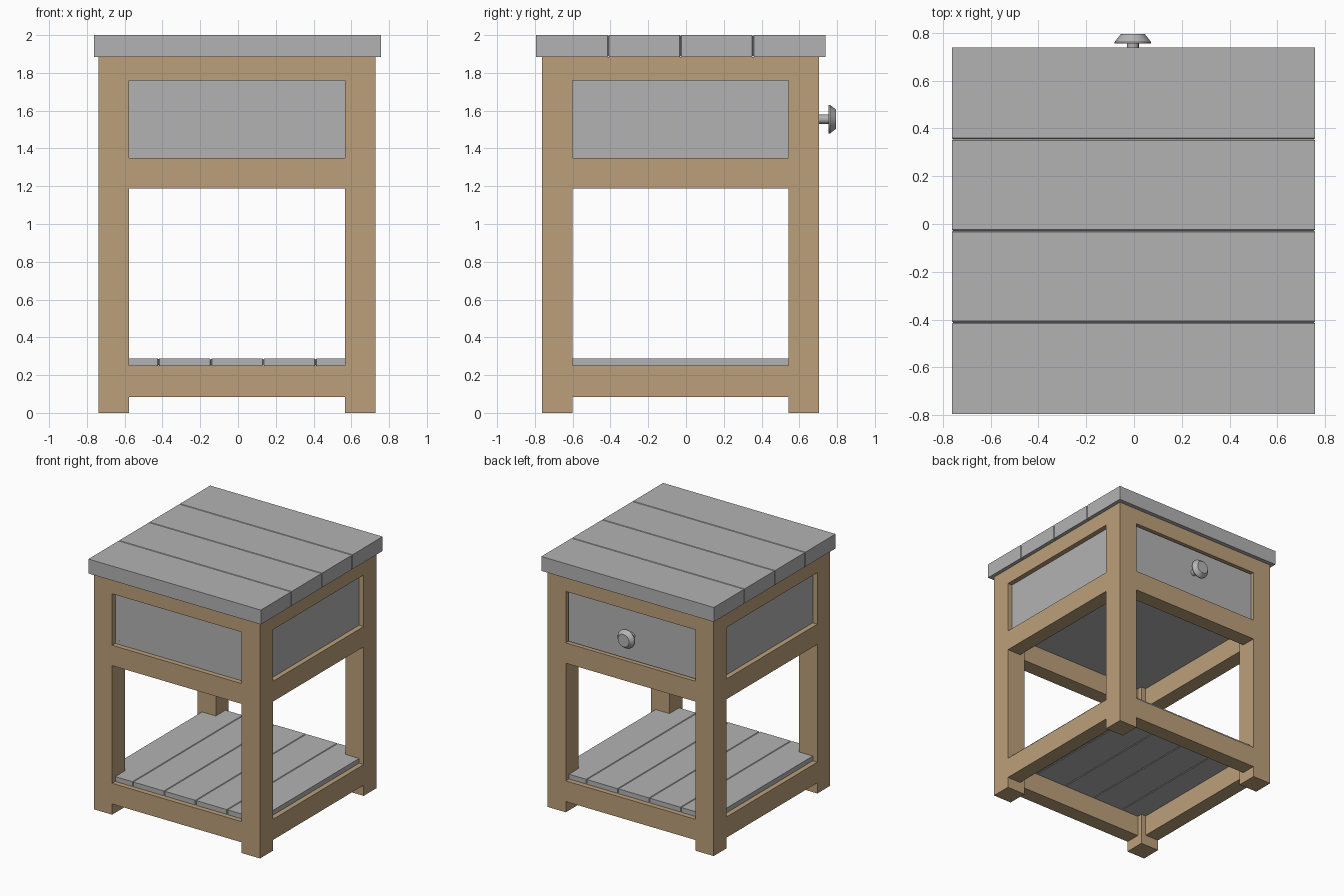
import bpy
import bmesh
from math import radians
from mathutils import Matrix

cube = bpy.data.objects.get("Cube")
if cube:
    bpy.data.objects.remove(cube, do_unlink=True)


def make_material(name, color):
    mat = bpy.data.materials.new(name)
    mat.use_nodes = True
    mat.diffuse_color = color
    mat.node_tree.nodes["Principled BSDF"].inputs["Base Color"].default_value = color
    return mat


WOOD = make_material("tan wood", (0.50, 0.35, 0.195, 1))
GREY = make_material("grey paint", (0.45, 0.45, 0.45, 1))


def finish(name, bm, mat):
    mesh = bpy.data.meshes.new(name)
    bmesh.ops.recalc_face_normals(bm, faces=bm.faces)
    bm.to_mesh(mesh)
    bm.free()
    mesh.materials.append(mat)
    obj = bpy.data.objects.new(name, mesh)
    bpy.context.collection.objects.link(obj)
    return obj


def add_box(bm, lo, hi):
    size = [b - a for a, b in zip(lo, hi)]
    mid = [(a + b) / 2 for a, b in zip(lo, hi)]
    mat = Matrix.Translation(mid) @ Matrix.Diagonal((*size, 1))
    return bmesh.ops.create_cube(bm, size=1, matrix=mat)["verts"]


def box(name, lo, hi, mat):
    bm = bmesh.new()
    add_box(bm, lo, hi)
    return finish(name, bm, mat)


def planks(name, lo, hi, axis, count):
    """Row of boards side by side, chamfered only where they meet."""
    bm = bmesh.new()
    step = (hi[axis] - lo[axis]) / count
    chamfer = []
    for i in range(count):
        a, b = list(lo), list(hi)
        a[axis] = lo[axis] + i * step
        b[axis] = a[axis] + step
        verts = add_box(bm, a, b)
        seams = [s for s, inner in ((a[axis], i > 0), (b[axis], i < count - 1)) if inner]
        for edge in {e for v in verts for e in v.link_edges}:
            if any(all(abs(v.co[axis] - s) < 1e-4 for v in edge.verts) for s in seams):
                chamfer.append(edge)
    bmesh.ops.bevel(bm, geom=chamfer, offset=0.005, segments=1, affect="EDGES")
    return finish(name, bm, GREY)


# Outer faces of the frame
X0, X1, Y0, Y1 = -0.738, 0.728, -0.762, 0.705
POST, RAIL, TOP = 0.162, 0.12, 1.885

# Corner posts
for side, px in (("right", X0), ("left", X1 - POST)):
    for end, py in (("front", Y0), ("back", Y1 - POST)):
        box(f"{end}_{side}_post", (px, py, 0), (px + POST, py + POST, TOP), WOOD)

# Three rings of rails, flush with the outside of the posts
for level, z0, z1 in (("bottom", 0.085, 0.25), ("middle", 1.188, 1.35), ("top", 1.76, TOP)):
    for end, y in (("front", Y0), ("back", Y1 - RAIL)):
        box(f"{level}_{end}_rail", (X0 + POST, y, z0), (X1 - POST, y + RAIL, z1), WOOD)
    for side, x in (("right", X0), ("left", X1 - RAIL)):
        box(f"{level}_{side}_rail", (x, Y0 + POST, z0), (x + RAIL, Y1 - POST, z1), WOOD)

# Recessed panels and the floor of the drawer box
INSET, THICK = 0.04, 0.04
Z0, Z1 = 1.35, 1.76
box("front_panel", (X0 + POST, Y0 + INSET, Z0), (X1 - POST, Y0 + INSET + THICK, Z1), GREY)
for side, x in (("right", X0 + INSET), ("left", X1 - INSET - THICK)):
    box(f"{side}_panel", (x, Y0 + POST, Z0), (x + THICK, Y1 - POST, Z1), GREY)
box("drawer_floor", (X0 + INSET, Y0 + INSET, Z0), (X1 - INSET, Y1 - INSET, Z0 + 0.03), GREY)

# Drawer front with a narrow gap around it
GAP = 0.008
box("drawer_front", (X0 + POST + GAP, Y1 - 0.06, Z0 + GAP),
    (X1 - POST - GAP, Y1 - 0.02, Z1 - GAP), GREY)

# Turned knob: a lathed profile of (radius, y)
bm = bmesh.new()
profile = [(0, 0.68), (0.025, 0.68), (0.025, 0.755), (0.076, 0.755),
           (0.076, 0.762), (0.05, 0.795), (0, 0.795)]
verts = [bm.verts.new((r, y, 0)) for r, y in profile]
edges = [bm.edges.new(pair) for pair in zip(verts, verts[1:])]
bmesh.ops.spin(bm, geom=verts + edges, cent=(0, 0, 0), axis=(0, 1, 0),
               angle=radians(360), steps=16, use_duplicate=False)
bmesh.ops.remove_doubles(bm, verts=bm.verts, dist=1e-4)
bmesh.ops.translate(bm, verts=bm.verts, vec=(-0.005, 0, 1.555))
knob = finish("drawer_knob", bm, GREY)
bpy.ops.object.select_all(action="DESELECT")
knob.select_set(True)
bpy.context.view_layer.objects.active = knob
bpy.ops.object.shade_smooth_by_angle(angle=radians(30))

# Boarded table top and shelf
planks("table_top", (-0.762, -0.795, TOP), (0.758, 0.738, 2.0), 1, 4)
planks("lower_shelf", (X0 + INSET, Y0 + INSET, 0.25), (X1 - INSET, Y1 - INSET, 0.288), 0, 5)
